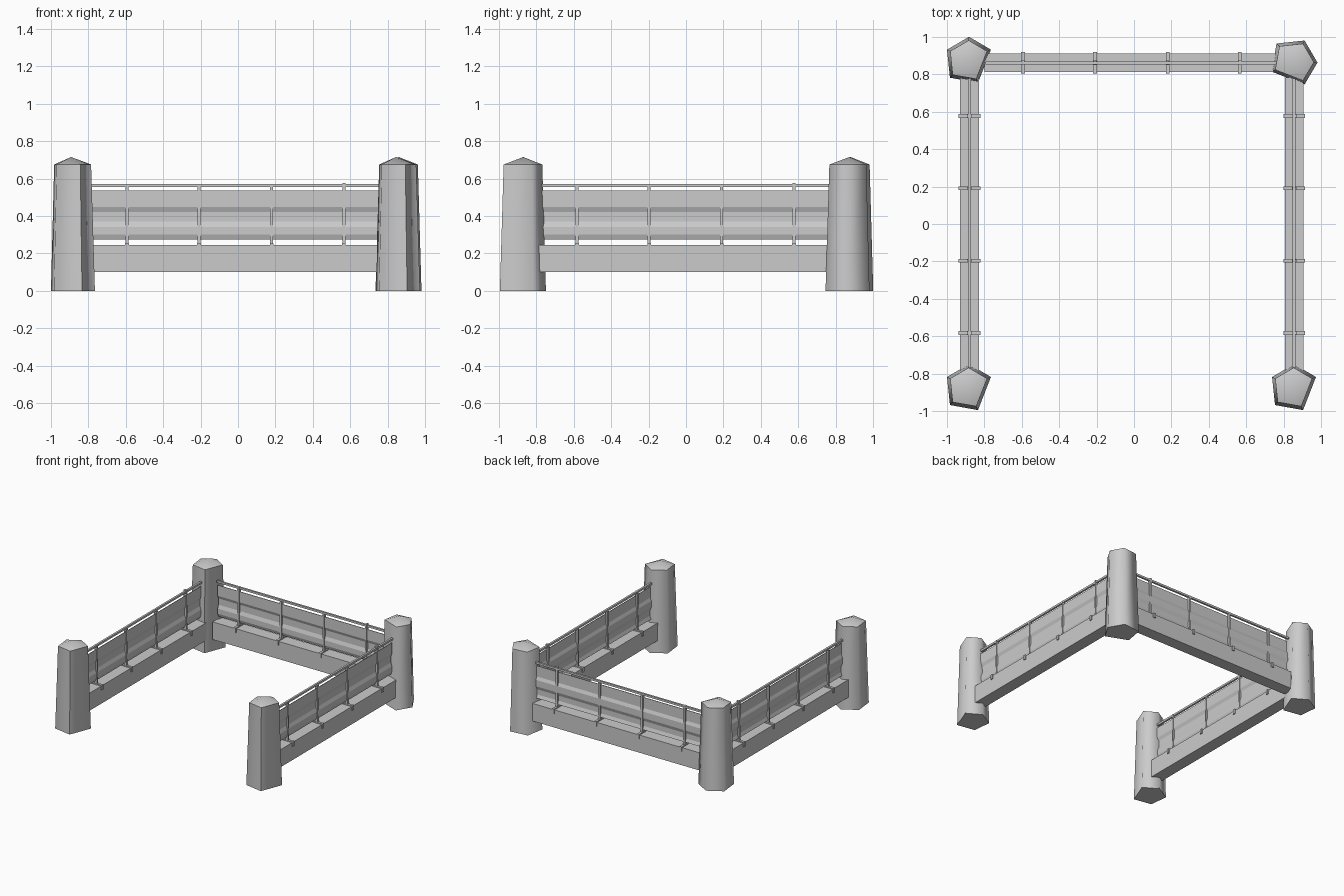
import bpy
import bmesh
from math import pi
from mathutils import Matrix, Vector

cube = bpy.data.objects.get("Cube")
if cube:
    bpy.data.objects.remove(cube, do_unlink=True)

stone = bpy.data.materials.new("plain_grey")
stone.use_nodes = True
GREY = (0.6, 0.6, 0.6, 1)
stone.diffuse_color = GREY
stone.node_tree.nodes["Principled BSDF"].inputs["Base Color"].default_value = GREY


def finish(name, bm, matrix):
    bmesh.ops.recalc_face_normals(bm, faces=bm.faces[:])
    mesh = bpy.data.meshes.new(name)
    bm.to_mesh(mesh)
    bm.free()
    mesh.materials.append(stone)
    obj = bpy.data.objects.new(name, mesh)
    obj.matrix_world = matrix
    bpy.context.collection.objects.link(obj)
    return obj


def add_box(bm, low, high):
    low, high = Vector(low), Vector(high)
    size = Matrix.Diagonal((*(high - low), 1))
    bmesh.ops.create_cube(bm, size=1, matrix=Matrix.Translation((low + high) / 2) @ size)


# Tapered five-sided post with a low pointed cap
OUTLINE = [(.128, .052), (.011, .121), (-.107, .052), (-.091, -.098), (.059, -.125)]


def post(name, x, y, turn=0):
    bm = bmesh.new()
    base = [bm.verts.new((px, py, 0)) for px, py in OUTLINE]
    rim = [bm.verts.new((px * .84, py * .84, .675)) for px, py in OUTLINE]
    apex = bm.verts.new((0, 0, .715))
    bm.faces.new(base[::-1])
    for i in range(5):
        j = (i + 1) % 5
        bm.faces.new((base[i], base[j], rim[j], rim[i])).smooth = True
        bm.faces.new((rim[i], rim[j], apex)).smooth = True
        bm.edges.get((base[i], base[j])).smooth = False
        bm.edges.get((rim[i], rim[j])).smooth = False
    bm.edges.get((base[4], rim[4])).smooth = False
    finish(name, bm, Matrix.Translation((x, y, 0)) @ Matrix.Rotation(turn, 4, "Z"))


post("front_right_post", -.893, -.87)
post("front_left_post", .845, -.87)
post("back_right_post", -.893, .88)
post("back_left_post", .86, .874, -pi / 2)

# Stepped cross-section of the boarding: (offset, height)
BOARDING = [(-.005, .535), (-.005, .447), (.005, .422), (.005, .37),
            (-.005, .342), (-.005, .3), (.005, .273)]
STAKES = [(-.58, .57), (-.194, .555), (.194, .555), (.58, .577)]


def fence(side, x, y, turn=0):
    matrix = Matrix.Translation((x, y, 0)) @ Matrix.Rotation(turn, 4, "Z")

    # Thick lower beam
    bm = bmesh.new()
    add_box(bm, (-.785, -.05, .1), (.785, .05, .245))
    finish(side + "_beam", bm, matrix)

    # Thin stepped boarding
    bm = bmesh.new()
    loop = [(o - .002, z) for o, z in BOARDING] + [(o + .002, z) for o, z in BOARDING[::-1]]
    ends = [[bm.verts.new((e, o, z)) for o, z in loop] for e in (-.77, .77)]
    bm.faces.new(ends[0])
    bm.faces.new(ends[1][::-1])
    for i in range(len(loop)):
        j = (i + 1) % len(loop)
        bm.faces.new((ends[0][i], ends[0][j], ends[1][j], ends[1][i]))
    finish(side + "_boarding", bm, matrix)

    # Slim top rail
    bm = bmesh.new()
    add_box(bm, (-.78, -.008, .554), (.78, .008, .57))
    finish(side + "_top_rail", bm, matrix)

    # Upright stakes
    bm = bmesh.new()
    for sx, top in STAKES:
        add_box(bm, (sx - .008, -.012, .24), (sx + .008, .012, top))
    finish(side + "_stakes", bm, matrix)

    # Brackets folded over the beam
    bm = bmesh.new()
    for sx, top in STAKES:
        add_box(bm, (sx - .01, -.058, .215), (sx + .01, .058, .254))
    finish(side + "_brackets", bm, matrix)


fence("back", -.014, .862)
fence("right", -.88, -.003, pi / 2)
fence("left", .856, -.003, pi / 2)
